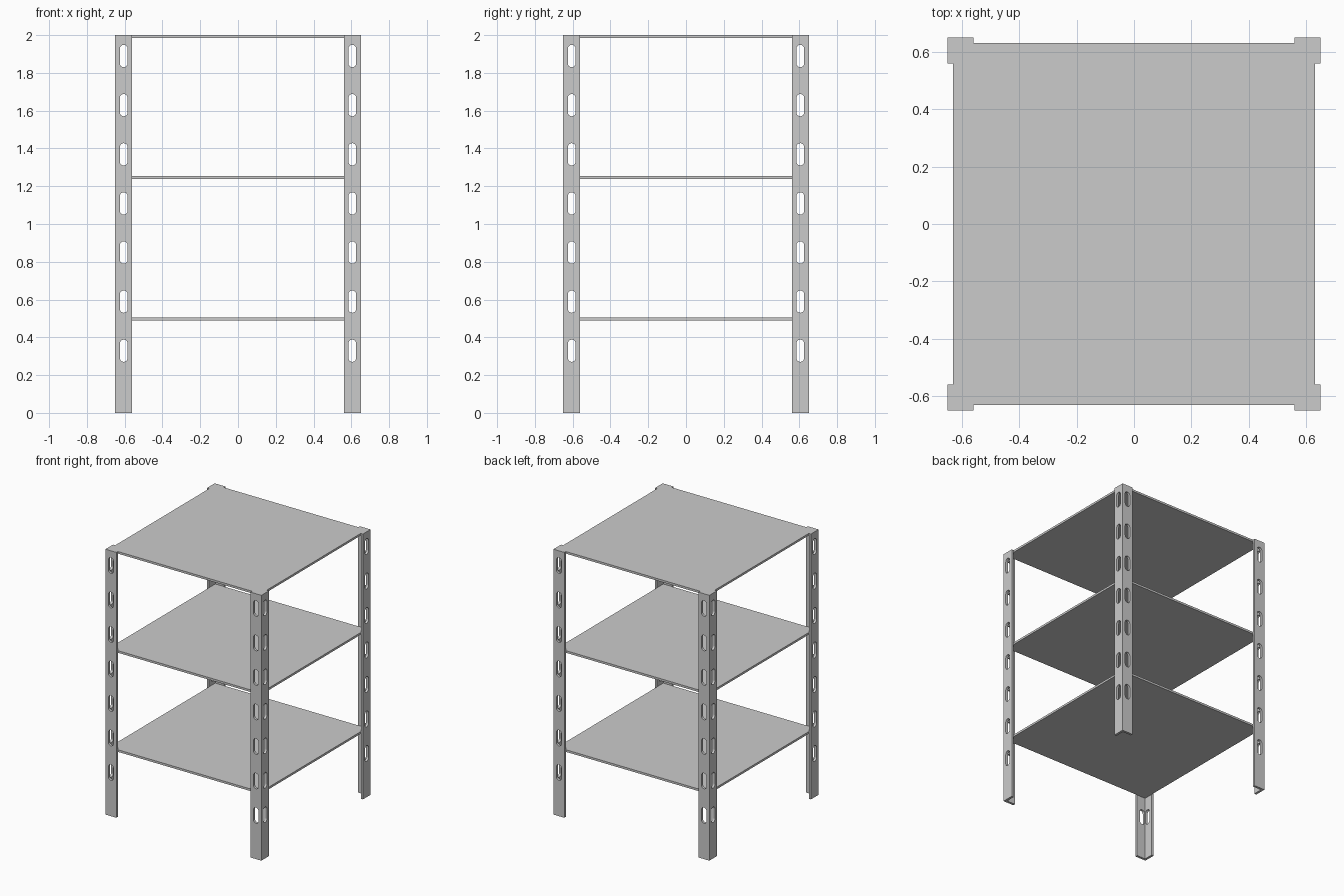
import bpy, bmesh
from math import pi, cos, sin

if "Cube" in bpy.data.objects:
    bpy.data.objects.remove(bpy.data.objects["Cube"])

OUT, LEG, T, H = 0.65, 0.09, 0.018, 2.0      # post outer edge, flange width, sheet thickness, height
SLOT_R, SLOT_LEN, PITCH, FIRST, COUNT = 0.021, 0.118, 0.26, 0.329, 7
SHELF_T = 0.016


def extrude(bm, points, vec):
    """Closed prism from a polygon swept along vec."""
    face = bm.faces.new([bm.verts.new(p) for p in points])
    res = bmesh.ops.extrude_face_region(bm, geom=[face], use_keep_orig=True)
    verts = [g for g in res["geom"] if isinstance(g, bmesh.types.BMVert)]
    bmesh.ops.translate(bm, verts=verts, vec=vec)


def add_object(name, bm):
    bmesh.ops.recalc_face_normals(bm, faces=bm.faces[:])
    mesh = bpy.data.meshes.new(name)
    bm.to_mesh(mesh)
    bm.free()
    obj = bpy.data.objects.new(name, mesh)
    bpy.context.collection.objects.link(obj)
    return obj


def slot_outline(zc, n=8):
    """Upright rounded slot as (across, z) pairs."""
    half, pts = SLOT_LEN / 2 - SLOT_R, []
    for sign, start in ((1, 0), (-1, pi)):
        for i in range(n + 1):
            a = start + pi * i / n
            pts.append((OUT - LEG / 2 + SLOT_R * cos(a), zc + sign * half + SLOT_R * sin(a)))
    return pts


# Angle-iron corner post
a, b, c = OUT - LEG, OUT - T, OUT
bm = bmesh.new()
extrude(bm, [(x, y, 0) for x, y in ((c, c), (a, c), (a, b), (b, b), (b, a), (c, a))], (0, 0, H))
post = add_object("corner_post_1", bm)

# Slots through both flanges
bm = bmesh.new()
for i in range(COUNT):
    outline = slot_outline(FIRST + i * PITCH)
    extrude(bm, [(u, b - 0.003, z) for u, z in outline], (0, T + 0.01, 0))
    extrude(bm, [(b - 0.003, u, z) for u, z in outline], (T + 0.01, 0, 0))
cutter = add_object("slot_cutter", bm)
cutter.hide_render = True

mod = post.modifiers.new("slots", "BOOLEAN")
mod.operation, mod.solver, mod.object = "DIFFERENCE", "EXACT", cutter
bpy.context.view_layer.objects.active = post
post.select_set(True)
bpy.ops.object.modifier_apply(modifier=mod.name)
bpy.data.objects.remove(cutter)

# Remaining posts turned around the centre
for i in range(1, 4):
    copy = bpy.data.objects.new(f"corner_post_{i + 1}", post.data)
    copy.rotation_euler.z = i * pi / 2
    bpy.context.collection.objects.link(copy)

# Shelves sitting inside the posts
for name, top in (("bottom_shelf", 0.506), ("middle_shelf", 1.253), ("top_shelf", H)):
    bm = bmesh.new()
    extrude(bm, [(x * b, y * b, top - SHELF_T) for x, y in ((-1, -1), (1, -1), (1, 1), (-1, 1))],
            (0, 0, SHELF_T))
    add_object(name, bm)
